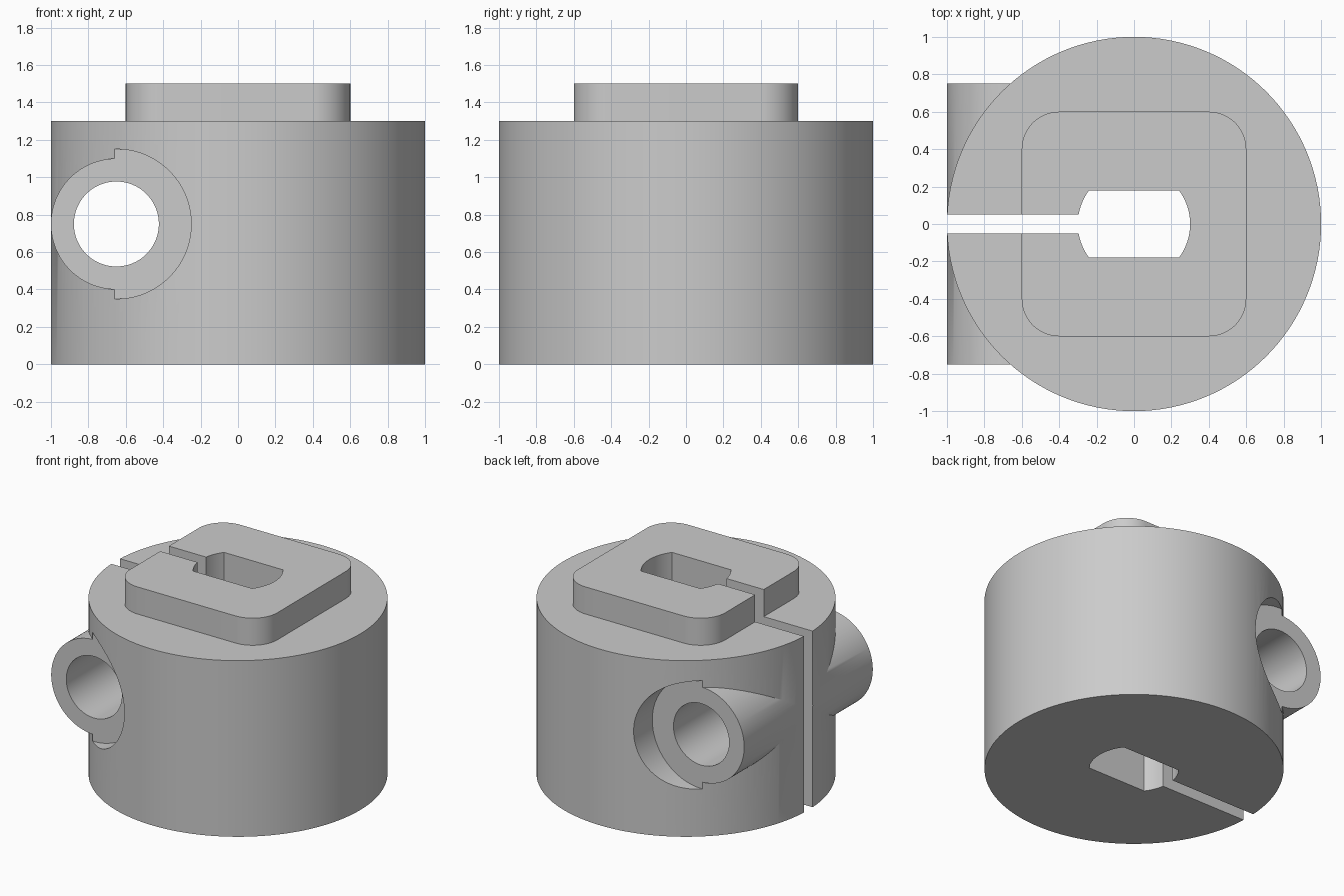
import bpy, bmesh, math
from mathutils import Matrix

default = bpy.data.objects.get("Cube")
if default:
    bpy.data.objects.remove(default, do_unlink=True)

BOLT_X, BOLT_Z = -0.65, 0.75

grey = bpy.data.materials.new("plain grey")
grey.use_nodes = True
colour = (0.6, 0.6, 0.6, 1)
grey.diffuse_color = colour
grey.node_tree.nodes["Principled BSDF"].inputs["Base Color"].default_value = colour


def arc(radius, start, end, steps, cx=0, cy=0):
    angles = [start + (end - start) * i / steps for i in range(steps + 1)]
    return [(cx + radius * math.cos(a), cy + radius * math.sin(a)) for a in angles]


def circle(radius, steps=128):
    return arc(radius, 0, math.tau, steps)[:-1]


def prism(name, profile, low, high, matrix=Matrix()):
    """Extrude a counter-clockwise outline from low to high."""
    bm = bmesh.new()
    base = bm.faces.new([bm.verts.new((x, y, low)) for x, y in profile])
    top = bmesh.ops.extrude_face_region(bm, geom=[base])["geom"]
    bmesh.ops.translate(bm, vec=(0, 0, high - low),
                        verts=[v for v in top if isinstance(v, bmesh.types.BMVert)])
    bm.transform(matrix)
    bmesh.ops.recalc_face_normals(bm, faces=bm.faces)
    mesh = bpy.data.meshes.new(name)
    bm.to_mesh(mesh)
    bm.free()
    mesh.materials.append(grey)
    obj = bpy.data.objects.new(name, mesh)
    bpy.context.collection.objects.link(obj)
    return obj


def combine(target, tool, operation):
    mod = target.modifiers.new(operation, "BOOLEAN")
    mod.operation, mod.solver, mod.object = operation, "EXACT", tool
    bpy.context.view_layer.objects.active = target
    bpy.ops.object.modifier_apply(modifier=mod.name)
    bpy.data.objects.remove(tool, do_unlink=True)


# Round body with the raised rounded-square boss
body = prism("clamp_body", circle(1), 0, 1.3)
boss_outline = []
for i, (sx, sy) in enumerate([(1, 1), (-1, 1), (-1, -1), (1, -1)]):
    boss_outline += arc(0.2, i * math.pi / 2, (i + 1) * math.pi / 2, 16, 0.4 * sx, 0.4 * sy)
combine(body, prism("boss", boss_outline, 1.1, 1.5), "UNION")

# Cross bolt barrel, its end recesses and through hole
along_y = Matrix.Translation((BOLT_X, 0, BOLT_Z)) @ Matrix.Rotation(math.pi / 2, 4, "X")
combine(body, prism("bolt_barrel", circle(0.35), -0.85, 0.85, along_y), "UNION")
for low, high in ((0.75, 1.2), (-1.2, -0.75)):
    combine(body, prism("recess_cutter", circle(0.4), low, high, along_y), "DIFFERENCE")
combine(body, prism("bolt_hole_cutter", circle(0.227), -1.2, 1.2, along_y), "DIFFERENCE")

# Central bore with two flats, opened to the side by the clamping slot
half = math.asin(0.18 / 0.3)
bore = arc(0.3, -half, half, 24) + arc(0.3, math.pi - half, math.pi + half, 24)
combine(body, prism("bore_cutter", bore, -0.2, 1.8), "DIFFERENCE")
slot = [(-1.3, -0.05), (-0.2, -0.05), (-0.2, 0.05), (-1.3, 0.05)]
combine(body, prism("slot_cutter", slot, -0.2, 1.8), "DIFFERENCE")

# Smooth curved walls, sharp rims
bpy.ops.object.select_all(action="DESELECT")
body.select_set(True)
bpy.context.view_layer.objects.active = body
bpy.ops.object.shade_smooth_by_angle(angle=math.radians(30))
